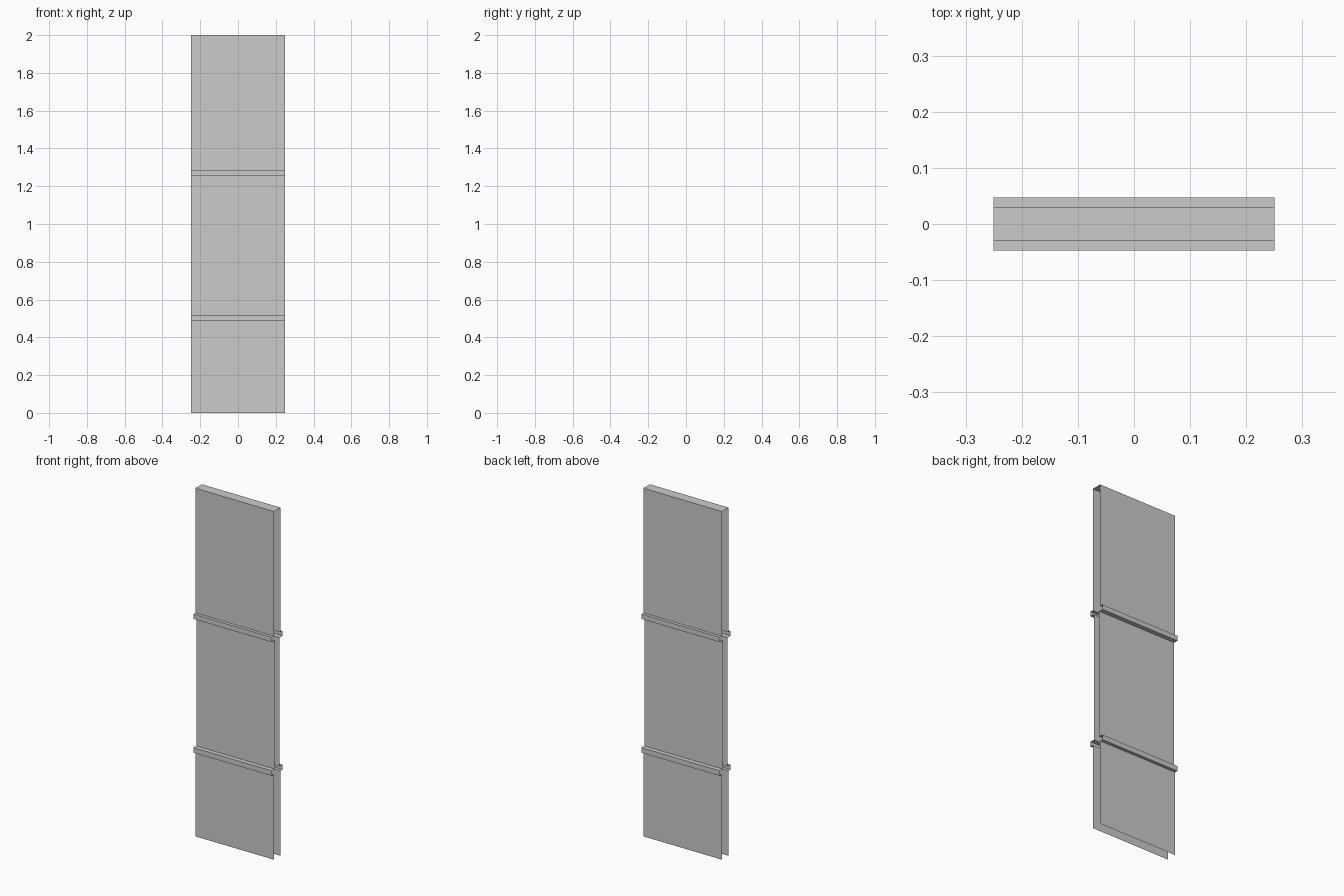
import bpy, bmesh

if "Cube" in bpy.data.objects:
    bpy.data.objects.remove(bpy.data.objects["Cube"])

HALF_WIDTH = 0.25
OUTER, INNER, RAIL = 0.0295, 0.0215, 0.0475

# Half profile (y, z): outer panel, rail, recessed panel, rail, outer panel
half = [
    (OUTER, 0.0), (OUTER, 0.488),
    (RAIL, 0.488), (RAIL, 0.517),
    (INNER, 0.517), (INNER, 1.256),
    (RAIL, 1.256), (RAIL, 1.284),
    (OUTER, 1.284), (OUTER, 2.0),
]
# Front side going up, over the closed top, and back down the rear side
profile = [(-y, z) for y, z in half] + list(reversed(half))

# Sheet shell: extruded along x, open at both ends and at the bottom
bm = bmesh.new()
left = [bm.verts.new((-HALF_WIDTH, y, z)) for y, z in profile]
right = [bm.verts.new((HALF_WIDTH, y, z)) for y, z in profile]
for i in range(len(profile) - 1):
    bm.faces.new((left[i], right[i], right[i + 1], left[i + 1]))

mesh = bpy.data.meshes.new("folded_panel")
bm.to_mesh(mesh)
bm.free()
panel = bpy.data.objects.new("folded_panel", mesh)
bpy.context.collection.objects.link(panel)
